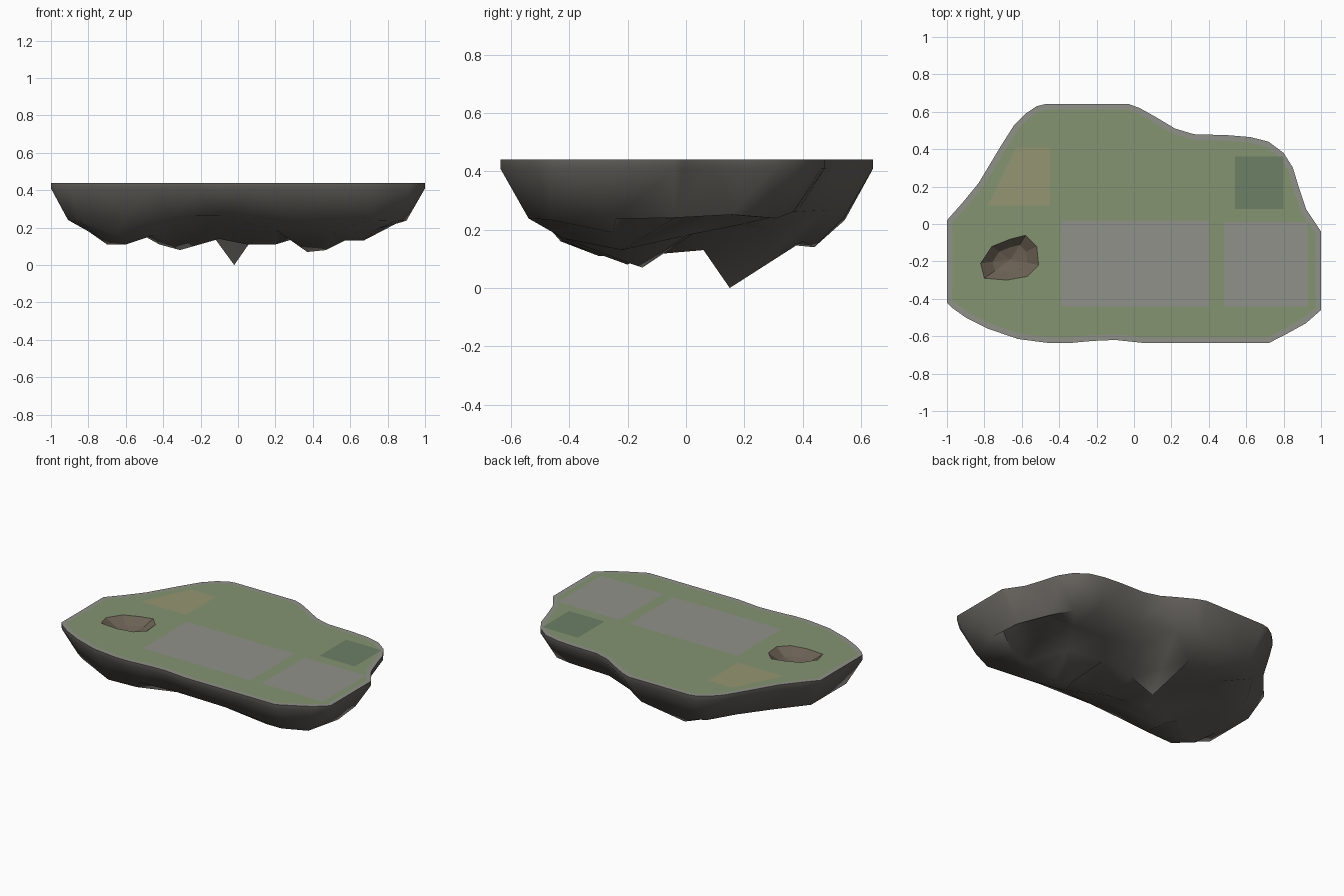
import bpy, bmesh, random
from mathutils import Vector
from mathutils.geometry import delaunay_2d_cdt

if "Cube" in bpy.data.objects:
    bpy.data.objects.remove(bpy.data.objects["Cube"])

random.seed(4)
TOP, LIP = 0.44, 0.41

# Island outline seen from above, clockwise
outline = [(-1, .02), (-.92, .11), (-.83, .22), (-.77, .32), (-.71, .42), (-.64, .53), (-.58, .59),
           (-.52, .63), (-.47, .642), (-.25, .642), (-.03, .642), (.03, .62), (.12, .57), (.22, .51),
           (.32, .48), (.5, .475), (.62, .465), (.72, .44), (.8, .38), (.85, .3), (.88, .2),
           (.92, .08), (.98, -.01), (1, -.04), (1, -.25), (1, -.46), (.92, -.53), (.83, -.58),
           (.72, -.637), (.5, -.637), (.28, -.637), (.06, -.637), (-.1, -.62), (-.22, -.625),
           (-.35, -.637), (-.45, -.637), (-.62, -.615), (-.78, -.56), (-.9, -.5), (-.97, -.45),
           (-1, -.42), (-1, -.2)]


def inset(loop, d):
    """Offset a clockwise loop inwards."""
    pts = [Vector(p) for p in loop]
    out = []
    for i, p in enumerate(pts):
        a = (p - pts[i - 1]).normalized()
        b = (pts[(i + 1) % len(pts)] - p).normalized()
        t = (a + b).normalized()
        out.append(p + Vector((t.y, -t.x)) * d)
    return out


def material(name, rgb):
    m = bpy.data.materials.new(name)
    m.diffuse_color = (*rgb, 1)
    m.use_nodes = True
    m.node_tree.nodes["Principled BSDF"].inputs["Base Color"].default_value = m.diffuse_color
    return m


def sheet(name, loops, points, mats, pick, smooth, up=True, skirt=False):
    """Triangulate closed loops and loose points, all (x, y, z), into a height sheet."""
    verts, edges = [], []
    for loop in loops:
        n = len(verts)
        verts += loop
        edges += [(n + i, n + (i + 1) % len(loop)) for i in range(len(loop))]
    verts += points
    co, _, faces, origin, _, _ = delaunay_2d_cdt([Vector(v[:2]) for v in verts], edges, [], 1, 1e-5)
    bm = bmesh.new()
    bv = [bm.verts.new((c.x, c.y, verts[o[0]][2] if o else TOP)) for c, o in zip(co, origin)]
    for f in faces:
        face = bm.faces.new([bv[i] for i in f])
        face.normal_update()
        if (face.normal.z > 0) != up:
            face.normal_flip()
        face.material_index = pick(face.calc_center_median())
    if skirt:
        rim = [e for e in bm.edges if e.is_boundary]
        new = bmesh.ops.extrude_edge_only(bm, edges=rim)["geom"]
        for v in new:
            if isinstance(v, bmesh.types.BMVert):
                v.co.z = TOP
        bmesh.ops.recalc_face_normals(bm, faces=bm.faces)
        if sum(f.normal.z * f.calc_area() for f in bm.faces) > 0:
            bmesh.ops.reverse_faces(bm, faces=bm.faces)
    me = bpy.data.meshes.new(name)
    bm.to_mesh(me)
    bm.free()
    ob = bpy.data.objects.new(name, me)
    bpy.context.collection.objects.link(ob)
    for m in mats:
        me.materials.append(m)
    bpy.ops.object.select_all(action='DESELECT')
    ob.select_set(True)
    bpy.context.view_layer.objects.active = ob
    bpy.ops.object.shade_smooth_by_angle(angle=smooth)
    return ob


def inside(p, loop):
    hit = False
    for i, (x1, y1) in enumerate(loop):
        x0, y0 = loop[i - 1]
        if (y0 > p.y) != (y1 > p.y) and p.x < x0 + (p.y - y0) * (x1 - x0) / (y1 - y0):
            hit = not hit
    return hit


def rect(x0, x1, y0, y1):
    return [(x0, y0), (x0, y1), (x1, y1), (x1, y0)]


def lift(loop, z):
    return [(p[0], p[1], z) for p in loop]


# Flat top: grass, stone edge, two paved plots, dry and dark patches, sunken pit
pit = [(-.82, -.21), (-.76, -.12), (-.66, -.08), (-.58, -.06), (-.52, -.12),
       (-.51, -.22), (-.57, -.28), (-.68, -.3), (-.8, -.29)]
floor = [(-.66 + (x + .66) * .6, -.19 + (y + .19) * .6) for x, y in pit]
grass_edge = [tuple(p) for p in inset(outline, .03)]
patches = [(pit, 1),
           (rect(-.39, .4, -.44, .02), 2),
           (rect(.48, .93, -.44, .01), 2),
           ([(-.78, .1), (-.63, .41), (-.45, .41), (-.45, .1)], 3),
           (rect(.54, .8, .08, .36), 4)]


def top_material(c):
    for loop, m in patches:
        if inside(c, loop):
            return m
    return 0 if inside(c, grass_edge) else 2


top_mats = [material("grass", (.235, .295, .165)), material("earth", (.15, .12, .09)),
            material("paving", (.285, .285, .26)), material("dry_grass", (.30, .30, .17)),
            material("dark_grass", (.15, .215, .13))]
sheet("island_top",
      [lift(outline, TOP), lift(grass_edge, TOP), lift(floor, .395)] + [lift(l, TOP) for l, _ in patches],
      [(-.66, -.19, .375)], top_mats, top_material, .15)

# Rocky underside: lip, steep wall ring, then hanging lumps and the central spike
wall = [(p.x, p.y, .25 + random.uniform(-.02, .02)) for p in inset(outline[::2], .1)]
lumps = [(-.8, -.2, .18), (-.7, -.27, .11), (-.6, -.3, .11), (-.51, -.2, .16), (-.42, -.2, .11),
         (-.36, -.12, .15), (-.31, -.2, .08), (-.22, -.14, .13), (-.1, -.2, .14), (-.13, .08, .15),
         (-.02, .15, 0), (.07, .06, .13), (.05, -.17, .11), (.2, -.2, .11), (.3, -.15, .14),
         (.37, -.15, .07), (.47, -.18, .08), (.57, -.22, .13), (.67, -.22, .13), (.74, -.25, .19),
         (.86, -.2, .28), (.6, .15, .25), (.4, .2, .22), (.74, .1, .28), (.2, .28, .2),
         (.02, .28, .11), (-.1, .4, .16), (-.3, .44, .14), (-.4, .35, .15), (-.6, .12, .17),
         (-.3, .12, .17), (-.1, -.4, .24), (.2, -.4, .19), (.5, -.42, .17), (-.45, -.42, .16),
         (.52, 0, .18), (.26, .03, .19), (-.42, .22, .18), (-.65, -.43, .16)]
sheet("rock_underside", [lift(outline, LIP), wall], lumps,
      [material("rock", (.125, .118, .105))], lambda c: 0, 1.0, up=False, skirt=True)
